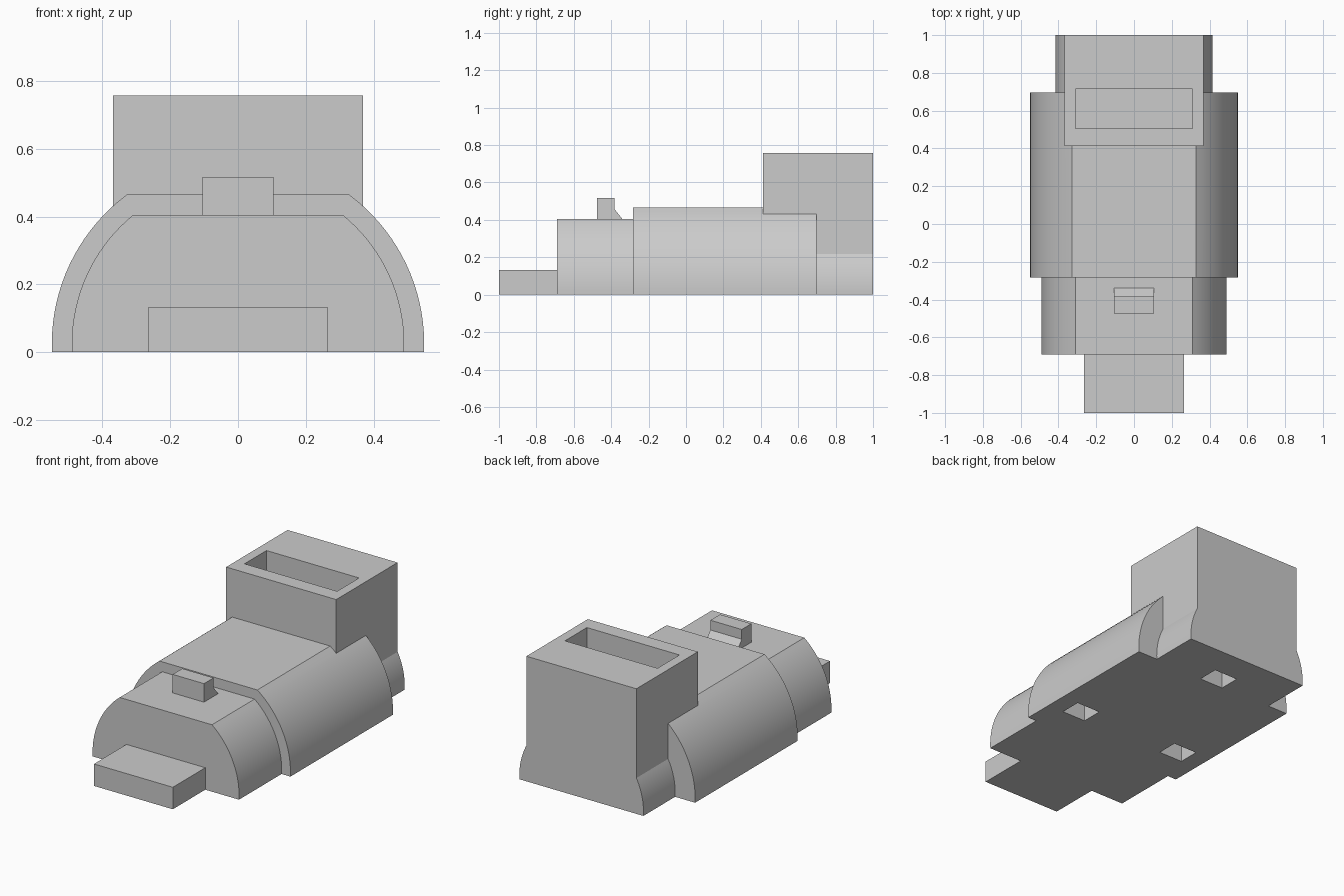
import bpy
import bmesh
from math import sqrt, atan2, cos, sin
from mathutils import Vector

cube = bpy.data.objects.get("Cube")
if cube:
    bpy.data.objects.remove(cube, do_unlink=True)

grey = bpy.data.materials.new("plain grey")
grey.use_nodes = True
grey.diffuse_color = (0.6, 0.6, 0.6, 1)
grey.node_tree.nodes["Principled BSDF"].inputs["Base Color"].default_value = (0.6, 0.6, 0.6, 1)

ARC_Z = 0.024  # shared height of the arc centres


def prism(name, outline, direction):
    """Extrude a closed outline of 3D points along a direction."""
    bm = bmesh.new()
    face = bm.faces.new([bm.verts.new(p) for p in outline])
    new = bmesh.ops.extrude_face_region(bm, geom=[face])["geom"]
    moved = [v for v in new if isinstance(v, bmesh.types.BMVert)]
    bmesh.ops.translate(bm, verts=moved, vec=Vector(direction))
    bmesh.ops.recalc_face_normals(bm, faces=bm.faces)
    mesh = bpy.data.meshes.new(name)
    bm.to_mesh(mesh)
    bm.free()
    mesh.materials.append(grey)
    obj = bpy.data.objects.new(name, mesh)
    bpy.context.collection.objects.link(obj)
    return obj


def box(name, x, y, z):
    """Box between the given (low, high) limits."""
    base = [(x[0], y[0], z[0]), (x[1], y[0], z[0]), (x[1], y[1], z[0]), (x[0], y[1], z[0])]
    return prism(name, base, (0, 0, z[1] - z[0]))


def arched(name, half_width, top, y0, y1, crown=None, steps=18):
    """Curved sides up to height top, then an optional straight crown."""
    r = sqrt(half_width ** 2 + ARC_Z ** 2)
    a0 = atan2(-ARC_Z, half_width)
    a1 = atan2(top - ARC_Z, sqrt(r * r - (top - ARC_Z) ** 2))
    angles = [a0 + (a1 - a0) * i / steps for i in range(steps + 1)]
    side = [(r * cos(a), ARC_Z + r * sin(a)) for a in angles]
    side[0] = (half_width, 0)
    if crown:
        side.append((side[-1][0], crown))
    loop = side + [(-x, z) for x, z in reversed(side)]
    return prism(name, [(x, y0, z) for x, z in loop], (0, y1 - y0, 0))


def combine(target, other, operation):
    """Apply a boolean and discard the second object."""
    mod = target.modifiers.new("boolean", "BOOLEAN")
    mod.operation = operation
    mod.solver = "EXACT"
    mod.object = other
    bpy.context.view_layer.objects.active = target
    bpy.ops.object.modifier_apply(modifier=mod.name)
    bpy.data.objects.remove(other, do_unlink=True)


# Housing: wide middle, narrower nose, tall rear block with flared foot
housing = arched("housing", 0.549, 0.465, -0.283, 0.697)
combine(housing, arched("nose", 0.49, 0.405, -0.69, -0.2), "UNION")
combine(housing, arched("rear_block", 0.415, 0.217, 0.413, 1, crown=0.757), "UNION")

# Slot in the top of the rear block
combine(housing, box("slot", (-0.31, 0.31), (0.505, 0.715), (0.45, 0.9)), "DIFFERENCE")

# Three square sockets in the underside
for cx, cy in ((0, 0.75), (0.36, -0.04), (-0.36, -0.04)):
    socket = box("socket", (cx - 0.08, cx + 0.08), (cy - 0.065, cy + 0.065), (-0.1, 0.15))
    combine(housing, socket, "DIFFERENCE")

# Flat tongue at the front
tongue = box("front_tongue", (-0.264, 0.264), (-1, -0.69), (0, 0.133))

# Raised catch on the nose, with a sloped foot at the back
catch_side = [(-0.475, 0.405), (-0.34, 0.405), (-0.383, 0.458), (-0.383, 0.517), (-0.475, 0.517)]
catch = prism("top_catch", [(-0.105, y, z) for y, z in catch_side], (0.21, 0, 0))

# Smooth the curved sides, keep the corners sharp
bpy.context.view_layer.update()
for part in (housing, tongue, catch):
    part.select_set(True)
bpy.context.view_layer.objects.active = housing
bpy.ops.object.shade_smooth_by_angle(angle=0.3)
